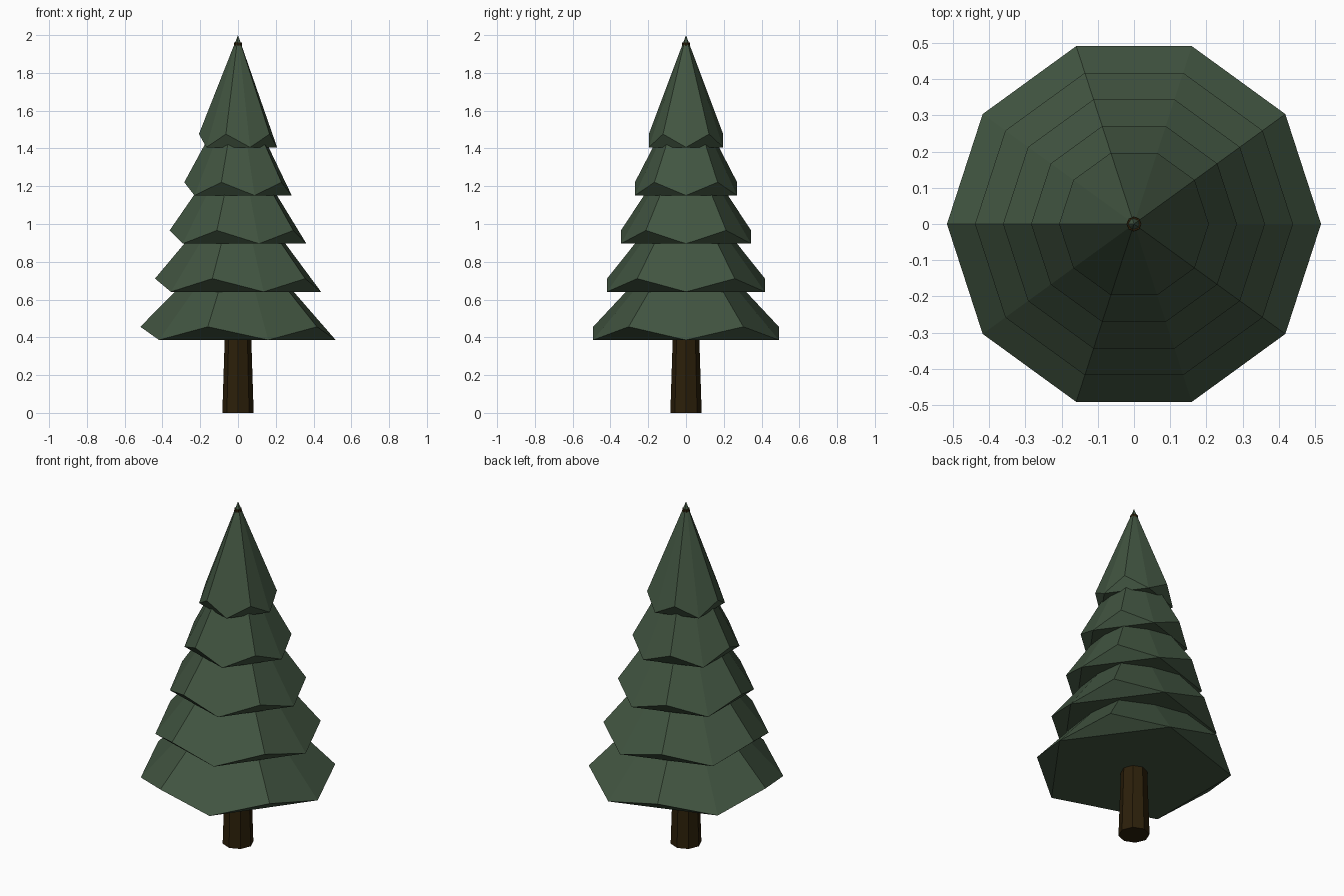
import bpy, bmesh, math

if "Cube" in bpy.data.objects:
    bpy.data.objects.remove(bpy.data.objects["Cube"])

SIDES = 10
TIERS = 5


def material(name, color):
    m = bpy.data.materials.new(name)
    m.diffuse_color = (*color, 1)
    m.use_nodes = True
    m.node_tree.nodes["Principled BSDF"].inputs["Base Color"].default_value = m.diffuse_color
    return m


def finish(name, bm, mat):
    bmesh.ops.recalc_face_normals(bm, faces=bm.faces)
    mesh = bpy.data.meshes.new(name)
    bm.to_mesh(mesh)
    bm.free()
    mesh.materials.append(mat)
    obj = bpy.data.objects.new(name, mesh)
    bpy.context.collection.objects.link(obj)


def ring(bm, radius, sides, heights):
    """Ring of vertices whose heights cycle through the given list."""
    return [bm.verts.new((radius * math.cos(math.tau * i / sides),
                          radius * math.sin(math.tau * i / sides),
                          heights[i % len(heights)])) for i in range(sides)]


needles = material("needle green", (0.054, 0.091, 0.053))
bark = material("bark brown", (0.025, 0.014, 0.003))

# Tapered eight-sided trunk, running up through the whole tree
bm = bmesh.new()
low = ring(bm, 0.083, 8, [0])
top = ring(bm, 0.02, 8, [1.96])
for i in range(8):
    j = (i + 1) % 8
    bm.faces.new((low[i], low[j], top[j], top[i]))
bm.faces.new(low)
bm.faces.new(top)
finish("trunk", bm, bark)

# Stacked branch cones: zigzag rim, flat pentagon base joined by triangles
for t in range(TIERS):
    z = 0.386 + 0.255 * t
    bm = bmesh.new()
    rim = ring(bm, 0.517 - 0.0775 * t, SIDES, [z, z + 0.07])
    apex = bm.verts.new((0, 0, z + 0.594))
    for i in range(SIDES):
        bm.faces.new((rim[i], rim[(i + 1) % SIDES], apex))
    for i in range(0, SIDES, 2):
        bm.faces.new((rim[i], rim[i + 1], rim[(i + 2) % SIDES]))
    bm.faces.new(rim[::2])
    finish(f"branch_tier_{t + 1}", bm, needles)
